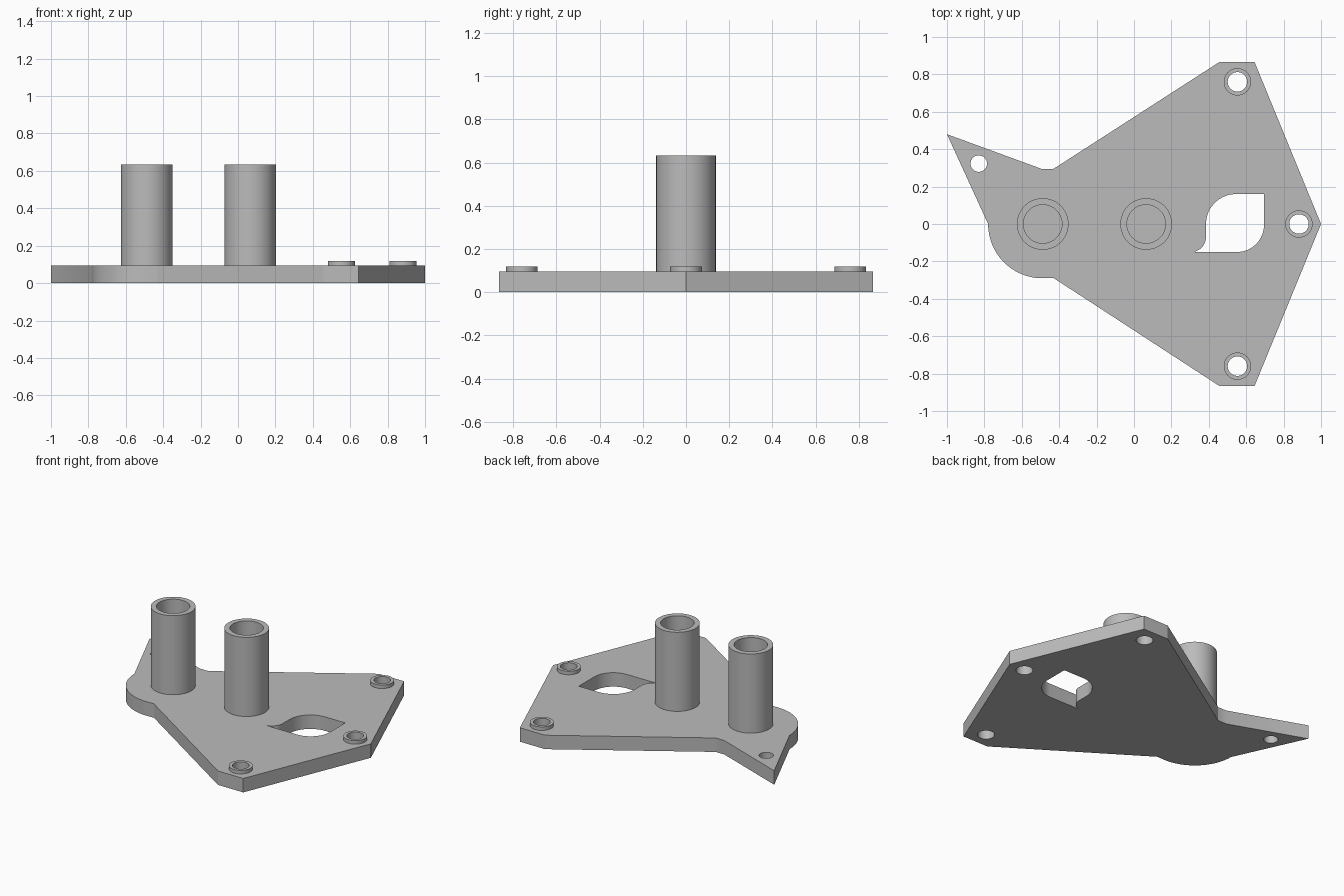
import bpy, bmesh
from math import cos, sin, radians

if "Cube" in bpy.data.objects:
    bpy.data.objects.remove(bpy.data.objects["Cube"], do_unlink=True)

grey = bpy.data.materials.new("Plain grey")
grey.use_nodes = True
COLOUR = (0.5, 0.5, 0.5, 1)
grey.diffuse_color = COLOUR
grey.node_tree.nodes["Principled BSDF"].inputs["Base Color"].default_value = COLOUR


def arc(x, y, r, start, end, steps):
    """Points along an arc, angles in degrees."""
    angles = [radians(start + (end - start) * i / steps) for i in range(steps + 1)]
    return [(x + r * cos(a), y + r * sin(a)) for a in angles]


def circle(x, y, r):
    return arc(x, y, r, 0, 360, 48)[:-1]


def prism(name, loops, bottom, top):
    """Extrude an outline, with the further loops as holes, between two heights."""
    curve = bpy.data.curves.new(name, "CURVE")
    curve.dimensions = "2D"
    curve.fill_mode = "BOTH"
    curve.extrude = (top - bottom) / 2
    for loop in loops:
        spline = curve.splines.new("POLY")
        spline.points.add(len(loop) - 1)
        for point, (x, y) in zip(spline.points, loop):
            point.co = (x, y, 0, 1)
        spline.use_cyclic_u = True
    helper = bpy.data.objects.new(name + " outline", curve)
    bpy.context.collection.objects.link(helper)
    bpy.context.view_layer.update()
    graph = bpy.context.evaluated_depsgraph_get()
    mesh = bpy.data.meshes.new_from_object(helper.evaluated_get(graph))
    bpy.data.objects.remove(helper, do_unlink=True)

    # Weld caps to walls and lift to height
    bm = bmesh.new()
    bm.from_mesh(mesh)
    bmesh.ops.remove_doubles(bm, verts=bm.verts, dist=0.0005)
    bmesh.ops.translate(bm, verts=bm.verts, vec=(0, 0, (top + bottom) / 2))
    bmesh.ops.recalc_face_normals(bm, faces=bm.faces)
    bm.to_mesh(mesh)
    bm.free()
    mesh.materials.clear()
    mesh.materials.append(grey)
    obj = bpy.data.objects.new(name, mesh)
    bpy.context.collection.objects.link(obj)
    bpy.ops.object.select_all(action="DESELECT")
    obj.select_set(True)
    bpy.context.view_layer.objects.active = obj
    bpy.ops.object.shade_smooth_by_angle(angle=radians(30))
    return obj


PLATE_TOP = 0.095
BOSS_TOP = 0.119
TUBE_TOP = 0.633
bosses = {"back": (0.553, 0.76), "front": (0.553, -0.76), "side": (0.882, 0)}
tubes = {"outer": -0.488, "inner": 0.065}

# Base plate: pointed ear, rounded end and wide kite-shaped body
outline = [(-1, 0.48), (-0.495, 0.295), (-0.43, 0.295),
           (0.455, 0.865), (0.645, 0.865), (1, 0),
           (0.645, -0.865), (0.455, -0.865), (-0.43, -0.289)]
outline += arc(-0.49, 0, 0.29, -90, -180, 24)

# Window with two rounded corners and a flared tip
window = [(0.695, 0.16)]
window += arc(0.545, 0, 0.16, 90, 180, 16)
window += arc(0.305, -0.07, 0.08, 0, -75, 10)
window += [(0.325, -0.15)]
window += arc(0.55, -0.005, 0.145, -90, 0, 16)

holes = [circle(x, y, 0.052) for x, y in bosses.values()]
prism("base_plate", [outline, window, circle(-0.83, 0.323, 0.044)] + holes, 0, PLATE_TOP)

# Low rings around the screw holes
for label, (x, y) in bosses.items():
    prism(label + "_boss", [circle(x, y, 0.073), circle(x, y, 0.052)], PLATE_TOP, BOSS_TOP)

# Tall hollow posts
for label, x in tubes.items():
    prism(label + "_post", [circle(x, 0, 0.138), circle(x, 0, 0.103)], PLATE_TOP, TUBE_TOP)
